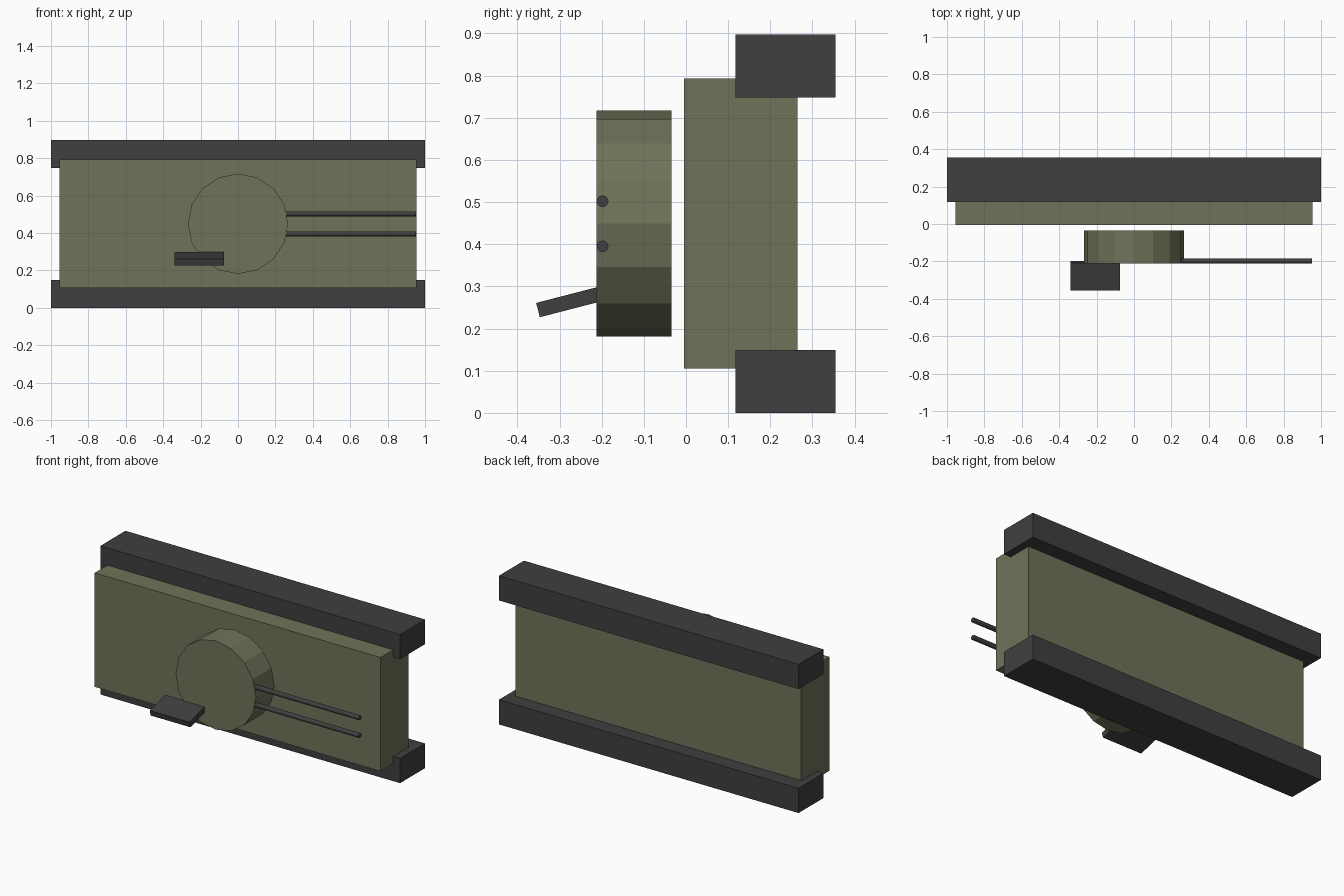
import bpy
from math import radians, pi

if "Cube" in bpy.data.objects:
    bpy.data.objects.remove(bpy.data.objects["Cube"])


def material(name, color):
    m = bpy.data.materials.new(name)
    m.diffuse_color = (*color, 1)
    m.use_nodes = True
    m.node_tree.nodes["Principled BSDF"].inputs["Base Color"].default_value = m.diffuse_color
    return m


OLIVE = material("olive", (0.16, 0.17, 0.10))
DARK = material("dark_grey", (0.05, 0.05, 0.05))


def finish(name, mat):
    ob = bpy.context.object
    ob.name = name
    ob.data.materials.append(mat)
    return ob


def box(name, center, size, mat, tilt=0):
    bpy.ops.mesh.primitive_cube_add(size=1, location=center, rotation=(tilt, 0, 0))
    bpy.context.object.scale = size
    return finish(name, mat)


def rod(name, center, radius, length, sides, rotation, mat):
    bpy.ops.mesh.primitive_cylinder_add(vertices=sides, radius=radius, depth=length,
                                        location=center, rotation=rotation)
    return finish(name, mat)


# Hull slab
box("hull", (0, 0.13, 0.449), (1.908, 0.27, 0.687), OLIVE)

# Tracks along the lower and upper edges
for side, z in (("lower", 0.0745), ("upper", 0.8225)):
    box(side + "_track", (0, 0.236, z), (2, 0.238, 0.149), DARK)

# Sixteen-sided turret, facing the front
rod("turret", (0, -0.123, 0.449), 0.268, 0.178, 16, (pi / 2, 0, 0), OLIVE)

# Twin barrels reaching out to the right
for side, z in (("lower", 0.395), ("upper", 0.502)):
    rod(side + "_barrel", (0.583, -0.198, z), 0.014, 0.74, 12, (0, pi / 2, 0), DARK)

# Tilted antenna panel on the turret face
box("antenna_panel", (-0.208, -0.277, 0.263), (0.265, 0.153, 0.035), DARK, radians(14.5))
